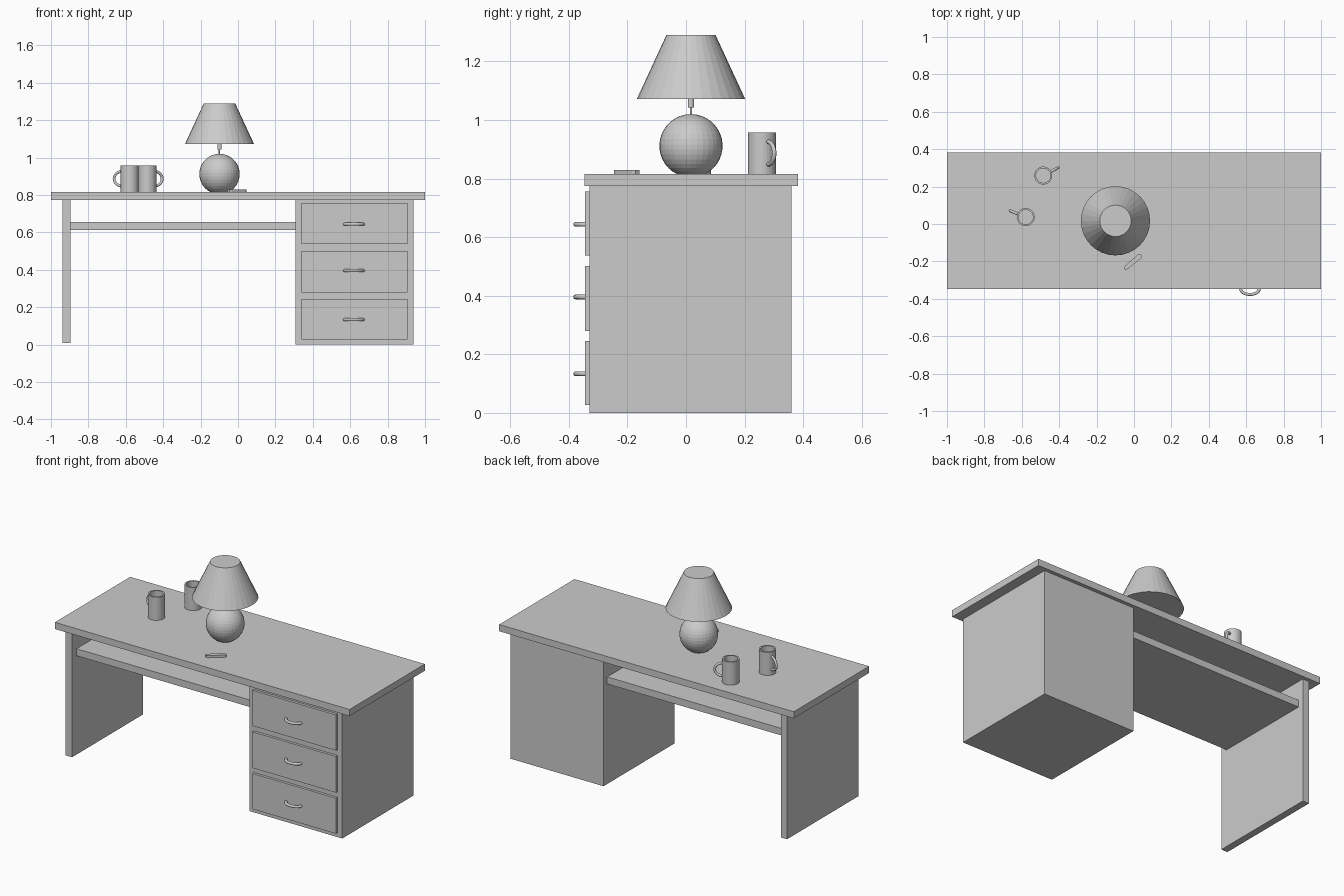
import bpy, bmesh, math
from mathutils import Vector

if "Cube" in bpy.data.objects:
    bpy.data.objects.remove(bpy.data.objects["Cube"])

grey = bpy.data.materials.new("plain grey")
grey.diffuse_color = (0.6, 0.6, 0.6, 1)
grey.use_nodes = True
grey.node_tree.nodes["Principled BSDF"].inputs["Base Color"].default_value = grey.diffuse_color


def finish(name, bm):
    bmesh.ops.recalc_face_normals(bm, faces=bm.faces)
    me = bpy.data.meshes.new(name)
    bm.to_mesh(me)
    bm.free()
    me.materials.append(grey)
    ob = bpy.data.objects.new(name, me)
    bpy.context.collection.objects.link(ob)
    return ob


def box(name, x0, x1, y0, y1, z0, z1):
    bm = bmesh.new()
    bmesh.ops.create_cube(bm, size=1)
    for v in bm.verts:
        v.co = ((x0 + x1) / 2 + v.co.x * (x1 - x0),
                (y0 + y1) / 2 + v.co.y * (y1 - y0),
                (z0 + z1) / 2 + v.co.z * (z1 - z0))
    return finish(name, bm)


def revolve(name, x, y, profile, n=32):
    """Turn a (radius, z) profile around a vertical axis, with flat end caps."""
    bm = bmesh.new()
    rings = [[bm.verts.new((x + r * math.cos(2 * math.pi * i / n),
                            y + r * math.sin(2 * math.pi * i / n), z))
              for i in range(n)] for r, z in profile]
    for a, b in zip(rings, rings[1:]):
        for i in range(n):
            j = (i + 1) % n
            bm.faces.new((a[i], a[j], b[j], b[i]))
    bm.faces.new(rings[0])
    bm.faces.new(rings[-1])
    return finish(name, bm)


def arc_tube(name, centre, u, v, a, b, r, steps=16, n=12):
    """Round bar along half an ellipse: ends at +-a*u, bulging b along v."""
    c, u, v = Vector(centre), Vector(u).normalized(), Vector(v).normalized()
    w = u.cross(v)
    bm = bmesh.new()
    rings = []
    for k in range(steps + 1):
        t = math.pi * k / steps
        p = c + u * a * math.cos(t) + v * b * math.sin(t)
        out = (u * b * math.cos(t) + v * a * math.sin(t)).normalized()
        rings.append([bm.verts.new(p + r * (out * math.cos(s) + w * math.sin(s)))
                      for s in (2 * math.pi * i / n for i in range(n))])
    for p, q in zip(rings, rings[1:]):
        for i in range(n):
            j = (i + 1) % n
            bm.faces.new((p[i], p[j], q[j], q[i]))
    bm.faces.new(rings[0])
    bm.faces.new(rings[-1])
    return finish(name, bm)


# Desk carcass
TOP = 0.815
box("desk_top", -1, 1, -0.347, 0.383, 0.774, TOP)
box("drawer_cabinet", 0.307, 0.938, -0.329, 0.361, 0, 0.774)
box("side_leg", -0.939, -0.896, -0.329, 0.361, 0.008, 0.774)
box("under_shelf", -0.896, 0.307, -0.285, 0.325, 0.614, 0.657)

# Drawer fronts with bowed handles
for i, (z0, z1, hz) in enumerate([(0.027, 0.245, 0.134), (0.279, 0.501, 0.396),
                                  (0.537, 0.756, 0.644)]):
    box(f"drawer_front_{i + 1}", 0.34, 0.906, -0.345, -0.329, z0, z1)
    arc_tube(f"drawer_handle_{i + 1}", (0.62, -0.345, hz), (1, 0, 0), (0, -1, 0),
             0.05, 0.032, 0.008)

# Lamp: round body sunk slightly into the top, stem, socket and shade
LX, LY = -0.099, 0.017
body, cz, R = [], 0.912, 0.108
start = math.asin((TOP - cz) / R)
for k in range(17):
    t = start + (math.pi / 2 - 0.03 - start) * k / 16
    body.append((R * math.cos(t), cz + R * math.sin(t)))
revolve("lamp_body", LX, LY, body)
revolve("lamp_stem", LX, LY, [(0.004, 1.01), (0.004, 1.05)], 16)
revolve("lamp_socket", LX, LY, [(0.011, 1.043), (0.011, 1.08)], 16)
revolve("lamp_shade", LX, LY, [(0.185, 1.072), (0.084, 1.29)])

# Mugs: hollow cups with a side handle
for i, (x, y, ang) in enumerate([(-0.485, 0.259, 28), (-0.579, 0.037, 158)]):
    revolve(f"mug_{i + 1}", x, y, [(0.048, TOP), (0.048, 0.957),
                                   (0.039, 0.957), (0.039, 0.827)])
    d = Vector((math.cos(math.radians(ang)), math.sin(math.radians(ang)), 0))
    arc_tube(f"mug_handle_{i + 1}", Vector((x, y, 0.887)) + d * 0.045, (0, 0, 1), d,
             0.039, 0.045, 0.0075)

# Small flat pocket tool lying on the desk, tapered at both ends
outline = [(-0.058, 0.007), (-0.045, 0.011), (0.045, 0.013), (0.058, 0.009)]
outline += [(x, -y) for x, y in reversed(outline)]
bm = bmesh.new()
ca, sa = math.cos(math.radians(40)), math.sin(math.radians(40))
face = bm.faces.new([bm.verts.new((-0.006 + x * ca - y * sa, -0.203 + x * sa + y * ca, TOP))
                     for x, y in outline])
ext = bmesh.ops.extrude_face_region(bm, geom=[face])
bmesh.ops.translate(bm, vec=(0, 0, 0.014),
                    verts=[e for e in ext["geom"] if isinstance(e, bmesh.types.BMVert)])
finish("pocket_tool", bm)
